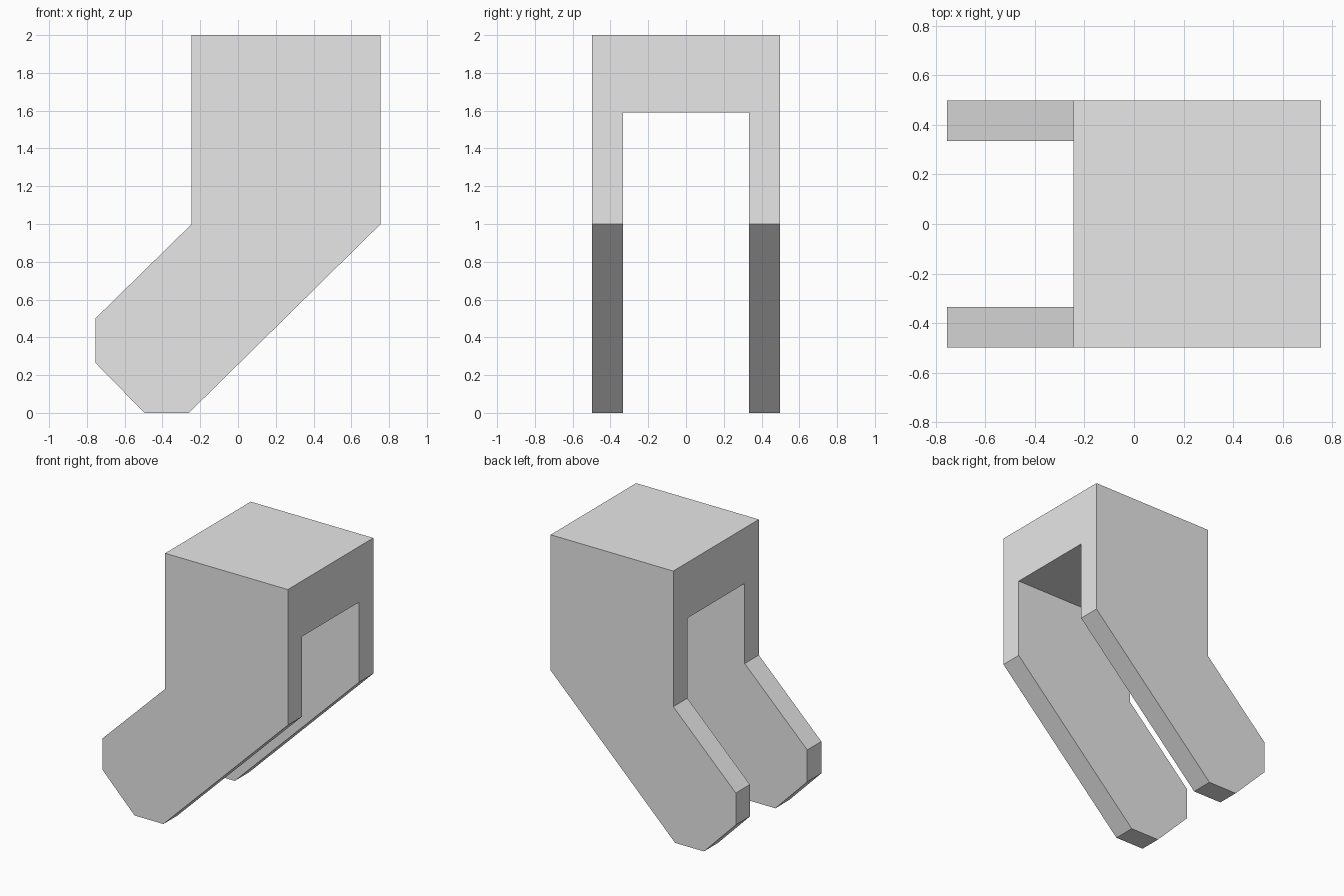
import bpy
import bmesh

cube = bpy.data.objects.get("Cube")
if cube:
    bpy.data.objects.remove(cube, do_unlink=True)

# Single plain grey
grey = bpy.data.materials.new("light_grey")
grey.use_nodes = True
colour = (0.8, 0.8, 0.8, 1)
grey.diffuse_color = colour
grey.node_tree.nodes["Principled BSDF"].inputs["Base Color"].default_value = colour


def extrude_profile(name, points, half_depth):
    """Solid made from an x-z outline, extruded evenly along y."""
    bm = bmesh.new()
    face = bm.faces.new([bm.verts.new((x, -half_depth, z)) for x, z in points])
    side = bmesh.ops.extrude_face_region(bm, geom=[face])
    verts = [v for v in side["geom"] if isinstance(v, bmesh.types.BMVert)]
    bmesh.ops.translate(bm, verts=verts, vec=(0, 2 * half_depth, 0))
    bmesh.ops.recalc_face_normals(bm, faces=bm.faces)
    mesh = bpy.data.meshes.new(name)
    bm.to_mesh(mesh)
    bm.free()
    mesh.materials.append(grey)
    obj = bpy.data.objects.new(name, mesh)
    bpy.context.collection.objects.link(obj)
    return obj


# Upright block with a slanted, chamfered lower end
bracket = extrude_profile("forked_bracket", [
    (-0.245, 2), (-0.245, 1), (-0.755, 0.5), (-0.755, 0.265),
    (-0.495, 0), (-0.26, 0), (0.755, 1), (0.755, 2)], 0.498)

# Slot that splits the lower part into two prongs
slot = extrude_profile("slot_cutter", [
    (-1, -0.2), (1, -0.2), (1, 1.59), (-1, 1.59)], 0.334)
slot.hide_render = True
slot.hide_viewport = True

cut = bracket.modifiers.new("slot", 'BOOLEAN')
cut.operation = 'DIFFERENCE'
cut.solver = 'EXACT'
cut.object = slot
bpy.context.view_layer.objects.active = bracket
bpy.ops.object.modifier_apply(modifier=cut.name)
bpy.data.objects.remove(slot, do_unlink=True)
